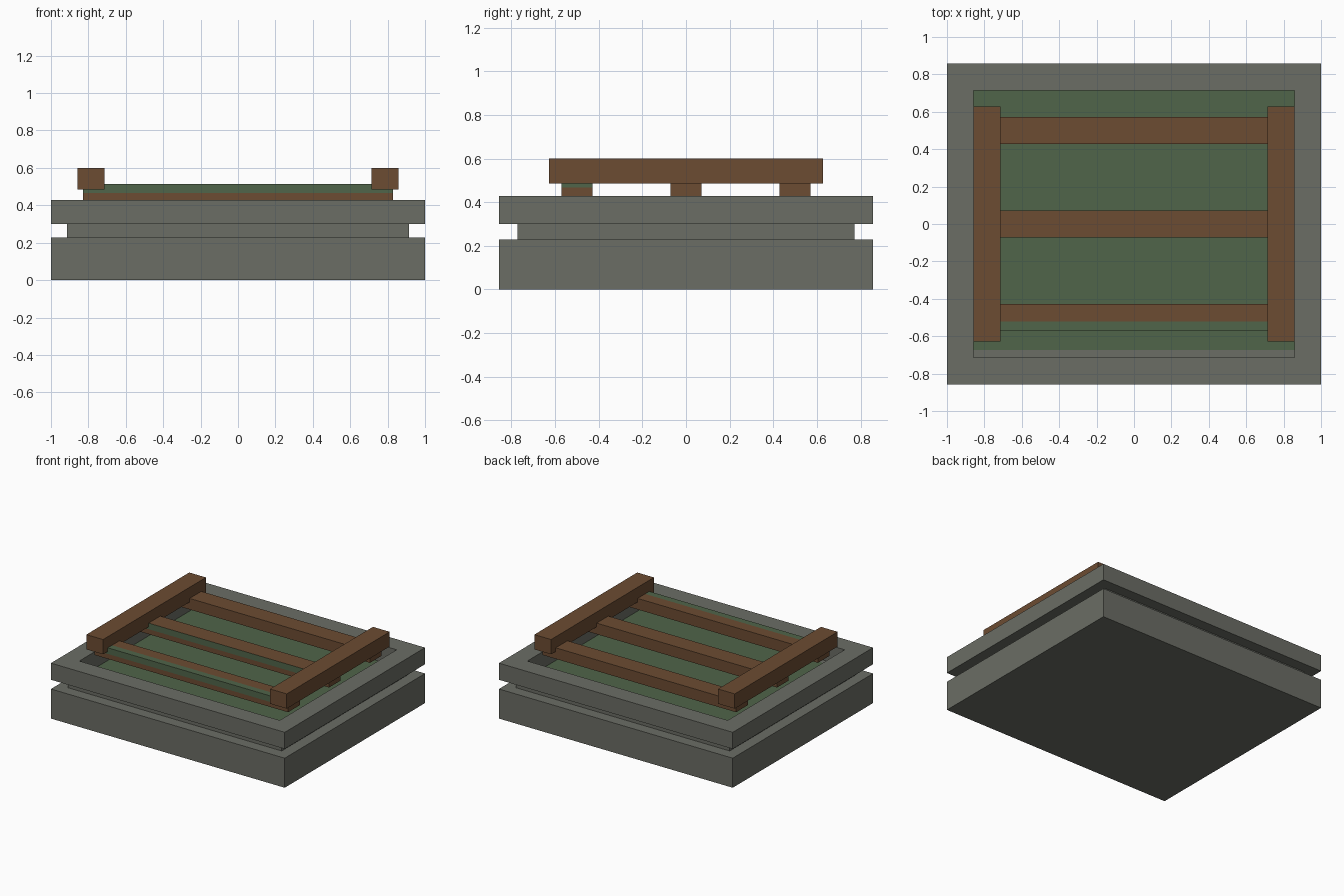
import bpy, bmesh

if "Cube" in bpy.data.objects:
    bpy.data.objects.remove(bpy.data.objects["Cube"], do_unlink=True)

U = 1 / 7  # layout unit


def material(name, rgb):
    m = bpy.data.materials.new(name)
    m.use_nodes = True
    col = (*rgb, 1)
    m.diffuse_color = col
    m.node_tree.nodes["Principled BSDF"].inputs["Base Color"].default_value = col
    return m


STONE = material("grey_stone", (0.146, 0.153, 0.130))
WOOD = material("brown_wood", (0.150, 0.072, 0.032))
MOSS = material("moss_green", (0.080, 0.129, 0.067))


def finish(bm, name, mats):
    bmesh.ops.recalc_face_normals(bm, faces=bm.faces[:])
    me = bpy.data.meshes.new(name)
    bm.to_mesh(me)
    bm.free()
    for m in mats:
        me.materials.append(m)
    ob = bpy.data.objects.new(name, me)
    bpy.context.collection.objects.link(ob)
    return ob


def box(x0, x1, y0, y1, z0, z1):
    bm = bmesh.new()
    bmesh.ops.create_cube(bm, size=1)
    for v in bm.verts:
        v.co.x = x1 if v.co.x > 0 else x0
        v.co.y = y1 if v.co.y > 0 else y0
        v.co.z = z1 if v.co.z > 0 else z0
    return bm


def cut(bm, co, no):
    bmesh.ops.bisect_plane(bm, geom=bm.verts[:] + bm.edges[:] + bm.faces[:],
                           plane_co=co, plane_no=no)


# Stone tiers: rectangular loops from the underside, up the outside, into the basin
FLOOR = 2.1
loops = [(7, 6, 0), (7, 6, 1.6), (6.4, 5.4, 1.6), (6.4, 5.4, 2.1),
         (7, 6, 2.1), (7, 6, 3), (6, 5, 3), (6, 5, FLOOR)]
bm = bmesh.new()
rings = [[bm.verts.new((sx * a * U, sy * b * U, z * U))
          for sx, sy in ((-1, -1), (1, -1), (1, 1), (-1, 1))] for a, b, z in loops]
bm.faces.new(rings[0])
for lo, hi in zip(rings, rings[1:]):
    for i in range(4):
        j = (i + 1) % 4
        bm.faces.new((lo[i], lo[j], hi[j], hi[i]))
floor = bm.faces.new(rings[-1])

# Mossy basin floor with a bare stone strip along the front
bmesh.ops.bisect_plane(bm, geom=[floor] + list(floor.edges) + list(floor.verts),
                       plane_co=(0, -0.673, 0), plane_no=(0, 1, 0))
for f in bm.faces:
    c = f.calc_center_median()
    if abs(c.x) < 0.1 and abs(c.y) < 0.6 and abs(c.z - FLOOR * U) < 1e-4:
        f.material_index = 1
finish(bm, "stone_basin", [STONE, MOSS])

# Wooden cross bars; moss grows on the upper front of the first two
for name, yc in (("front", -3.5), ("middle", 0), ("back", 3.5)):
    bm = box(-5.8 * U, 5.8 * U, (yc - 0.5) * U, (yc + 0.5) * U, 3 * U, 3.6 * U)
    if name != "back":
        cut(bm, (0, 0, 0.467), (0, 0, 1))
    if name == "front":
        cut(bm, (0, -0.52, 0), (0, 1, 0))
    bm.normal_update()
    for f in bm.faces:
        c, n = f.calc_center_median(), f.normal
        high = c.z > 0.467
        if name == "front":
            mossy = high and (n.y < -0.5 or abs(n.x) > 0.5
                              or (n.z > 0.5 and c.y < -0.52))
        else:
            mossy = name == "middle" and high and n.y < -0.5
        f.material_index = int(mossy)
    finish(bm, name + "_cross_bar", [WOOD, MOSS])

# Side rails laid over the bar ends
for name, s in (("left", 1), ("right", -1)):
    x0, x1 = sorted((s * 5 * U, s * 6 * U))
    finish(box(x0, x1, -4.4 * U, 4.4 * U, 3.4 * U, 4.2 * U), name + "_side_rail", [WOOD])
